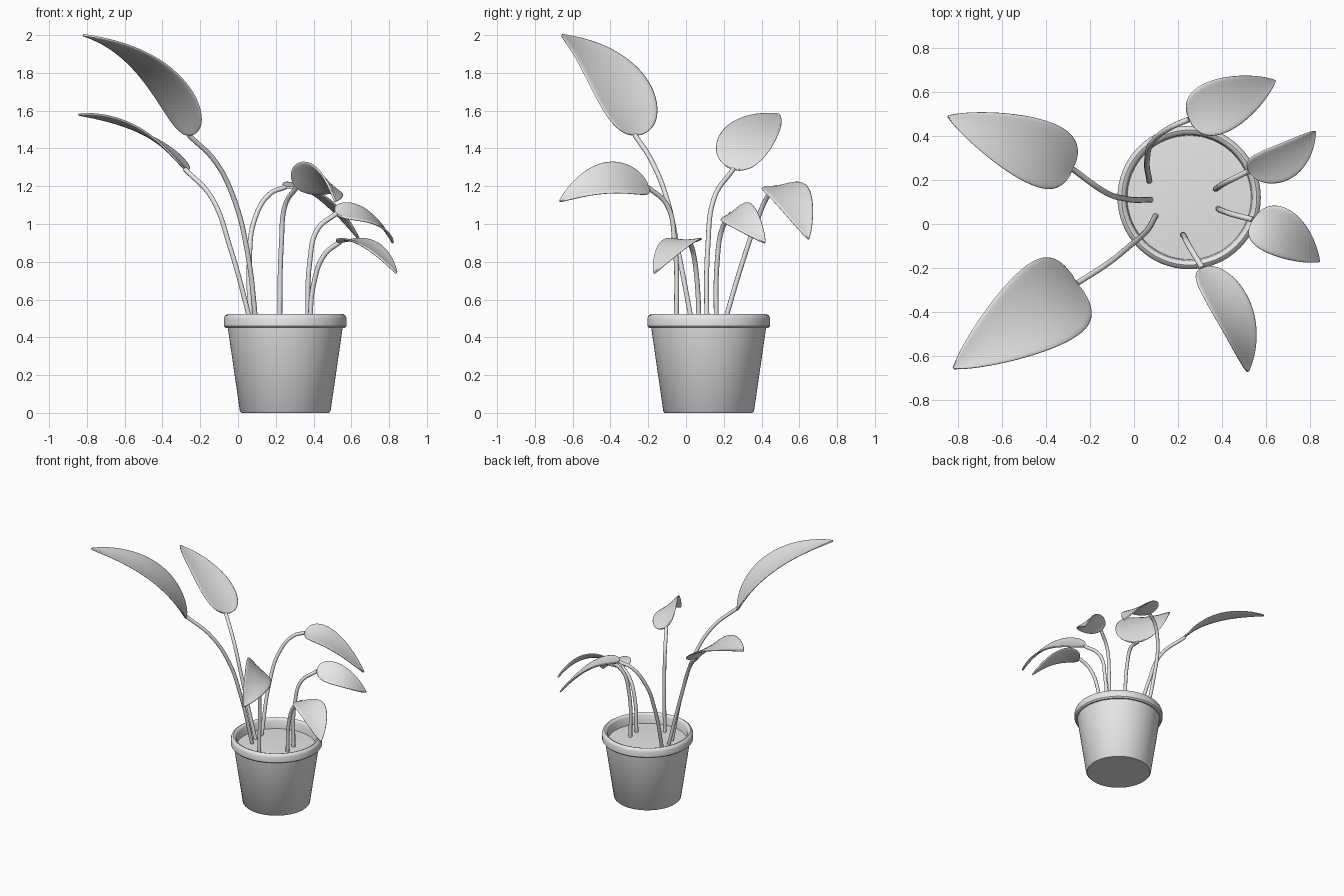
import bpy
import bmesh
import math
from mathutils import Vector

cube = bpy.data.objects.get("Cube")
if cube:
    bpy.data.objects.remove(cube, do_unlink=True)

# One plain clay colour for everything
clay = bpy.data.materials.new("light_grey")
clay.use_nodes = True
clay.diffuse_color = (0.8, 0.8, 0.8, 1)
clay.node_tree.nodes["Principled BSDF"].inputs["Base Color"].default_value = (0.8, 0.8, 0.8, 1)

POT_X, POT_Y, SOIL_Z = 0.25, 0.12, 0.45


def add_mesh(name, bm):
    bmesh.ops.recalc_face_normals(bm, faces=bm.faces)
    mesh = bpy.data.meshes.new(name)
    bm.to_mesh(mesh)
    bm.free()
    mesh.materials.append(clay)
    obj = bpy.data.objects.new(name, mesh)
    bpy.context.collection.objects.link(obj)
    return obj


def smooth(obj, angle=40):
    bpy.ops.object.select_all(action='DESELECT')
    obj.select_set(True)
    bpy.context.view_layer.objects.active = obj
    bpy.ops.object.shade_smooth_by_angle(angle=math.radians(angle))


def lathe(name, profile, steps=64):
    bm = bmesh.new()
    verts = [bm.verts.new((r, 0, z)) for r, z in profile]
    edges = [bm.edges.new(pair) for pair in zip(verts, verts[1:])]
    bmesh.ops.spin(bm, geom=verts + edges, cent=(0, 0, 0), axis=(0, 0, 1),
                   angle=math.tau, steps=steps, use_duplicate=False)
    bmesh.ops.remove_doubles(bm, verts=bm.verts, dist=0.0005)
    obj = add_mesh(name, bm)
    obj.location = (POT_X, POT_Y, 0)
    smooth(obj)
    return obj


def stem(name, points, radius=0.013):
    curve = bpy.data.curves.new(name, 'CURVE')
    curve.dimensions = '3D'
    curve.bevel_depth = radius
    curve.bevel_resolution = 3
    curve.resolution_u = 10
    curve.use_fill_caps = True
    spline = curve.splines.new('BEZIER')
    spline.bezier_points.add(len(points) - 1)
    for bp, p in zip(spline.bezier_points, points):
        bp.co = p
        bp.handle_left_type = bp.handle_right_type = 'AUTO'
    curve.materials.append(clay)
    obj = bpy.data.objects.new(name, curve)
    bpy.context.collection.objects.link(obj)
    bpy.ops.object.select_all(action='DESELECT')
    obj.select_set(True)
    bpy.context.view_layer.objects.active = obj
    bpy.ops.object.convert(target='MESH')
    smooth(bpy.context.view_layer.objects.active, 60)


def leaf(name, base, bend, tip, across, half_width, fold=0.1, rows=18, cols=8):
    """Teardrop blade along an arched midrib, slightly cupped across."""
    base, bend, tip = Vector(base), Vector(bend), Vector(tip)
    across = Vector(across).normalized()
    bm = bmesh.new()
    grid = []
    for i in range(rows + 1):
        t = (1 - math.cos(math.pi * i / rows)) / 2
        centre = base * (1 - t) ** 2 + bend * 2 * t * (1 - t) + tip * t * t
        tangent = (bend - base) * (1 - t) + (tip - bend) * t
        up = tangent.cross(across).normalized()
        if up.z < 0:
            up = -up
        s = min(max(t, 0.002), 0.997)
        width = half_width * s ** 0.4 * (1 - s) ** 0.8 / 0.466
        row = []
        for j in range(cols + 1):
            k = 2 * j / cols - 1
            row.append(bm.verts.new(centre + across * width * k + up * fold * width * k * k))
        grid.append(row)
    for a, b in zip(grid, grid[1:]):
        for j in range(cols):
            bm.faces.new((a[j], a[j + 1], b[j + 1], b[j]))
    obj = add_mesh(name, bm)
    thick = obj.modifiers.new("thickness", 'SOLIDIFY')
    thick.thickness = 0.012
    thick.offset = 0
    sub = obj.modifiers.new("soften", 'SUBSURF')
    sub.levels = sub.render_levels = 1
    smooth(obj, 180)


# Pot with a rounded rim, and the soil inside
lathe("pot", [(0, 0), (0.232, 0), (0.24, 0.008), (0.304, 0.45), (0.316, 0.45),
              (0.325, 0.46), (0.325, 0.5), (0.319, 0.515), (0.306, 0.523),
              (0.293, 0.518), (0.285, 0.505), (0.28, 0.43)])
lathe("soil", [(0, SOIL_Z + 0.005), (0.15, SOIL_Z + 0.003), (0.284, SOIL_Z - 0.005)])

# Each plant shoot: stem path, then leaf bend, tip, width direction, half width
shoots = {
    "tall_front": ([(0.10, 0.04, 0.43), (0.05, -0.04, 0.85), (-0.02, -0.10, 1.13),
                    (-0.12, -0.18, 1.33), (-0.26, -0.27, 1.47)],
                   (-0.39, -0.36, 1.89), (-0.82, -0.655, 2.0), (0.565, -0.826, 0), 0.2),
    "tall_back": ([(0.08, 0.11, 0.43), (-0.04, 0.115, 0.87), (-0.14, 0.15, 1.14),
                   (-0.28, 0.25, 1.29)],
                  (-0.46, 0.34, 1.53), (-0.845, 0.49, 1.58), (-0.4, -0.9, 0.25), 0.155),
    "back": ([(0.07, 0.19, 0.43), (0.06, 0.30, 0.8), (0.09, 0.38, 1.03),
              (0.17, 0.44, 1.16), (0.25, 0.475, 1.195)],
             (0.42, 0.55, 1.22), (0.64, 0.65, 0.92), (-0.41, 0.91, 0.15), 0.125),
    "left_back": ([(0.37, 0.16, 0.43), (0.38, 0.165, 0.8), (0.42, 0.19, 0.97),
                   (0.52, 0.24, 1.055)],
                  (0.73, 0.27, 1.085), (0.82, 0.42, 0.9), (-0.42, 0.72, 0.5), 0.1),
    "left_front": ([(0.38, 0.07, 0.43), (0.40, 0.06, 0.68), (0.46, 0.04, 0.84),
                    (0.54, 0.02, 0.905)],
                   (0.69, -0.035, 0.95), (0.84, -0.17, 0.74), (0.536, 0.845, 0), 0.112),
    "front": ([(0.22, -0.05, 0.43), (0.23, -0.06, 0.9), (0.25, -0.10, 1.1),
               (0.31, -0.20, 1.195)],
              (0.5, -0.42, 1.31), (0.515, -0.67, 1.12), (0.68, 0.25, -0.68), 0.125),
}
for label, (path, bend, tip, across, half_width) in shoots.items():
    stem(label + "_stem", path)
    leaf(label + "_leaf", path[-1], bend, tip, across, half_width)
